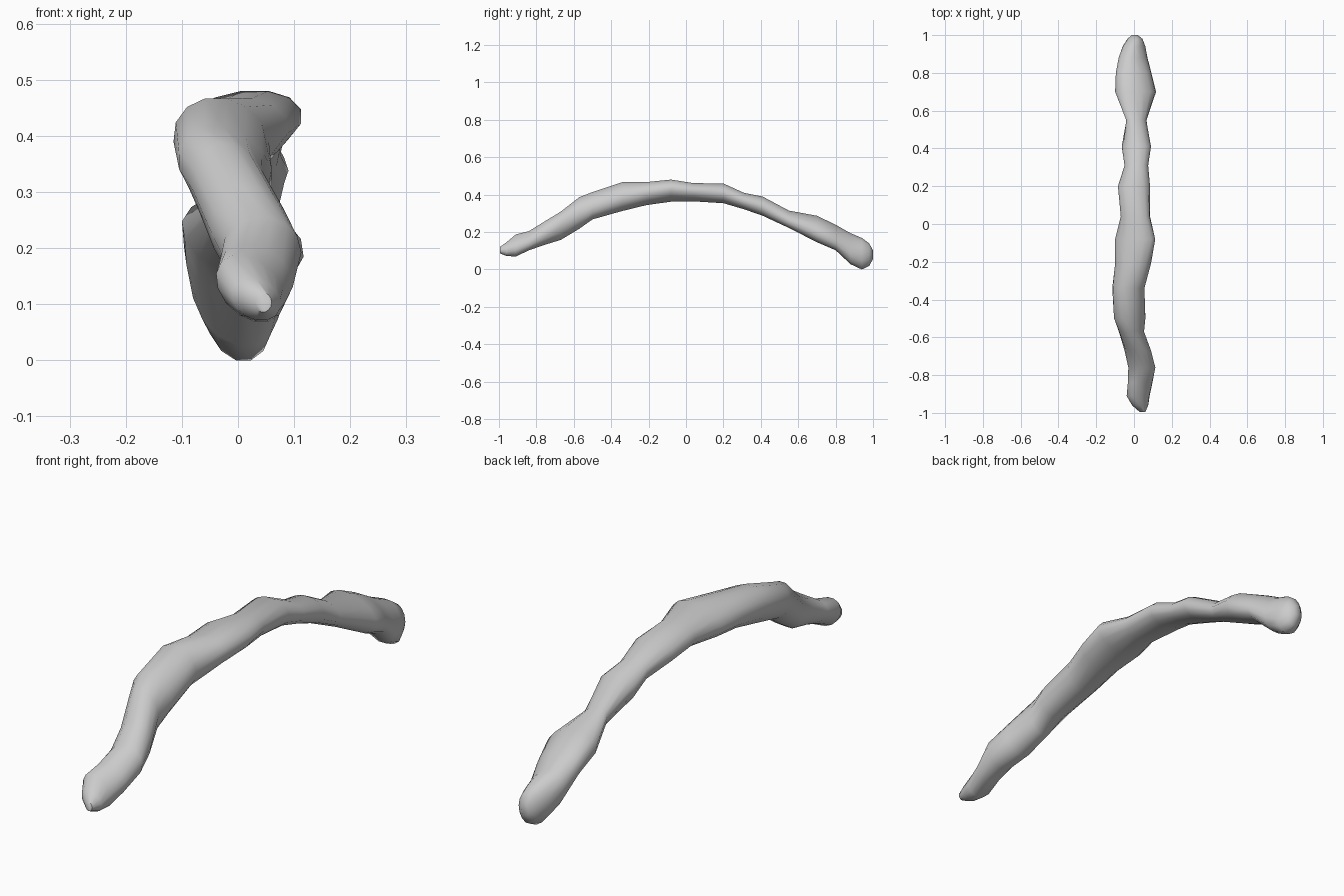
import bpy, bmesh, math

# Stations along the curved branch: y, x min, x max, z bottom, z top, lean of the top
stations = [
    (-0.995, 0.03, 0.06, 0.09, 0.125, 0),
    (-0.96, -0.01, 0.075, 0.075, 0.15, -0.01),
    (-0.91, -0.036, 0.08, 0.072, 0.193, -0.02),
    (-0.84, -0.03, 0.095, 0.105, 0.21, -0.02),
    (-0.76, -0.03, 0.113, 0.133, 0.26, 0),
    (-0.67, -0.05, 0.09, 0.16, 0.315, 0),
    (-0.57, -0.08, 0.053, 0.22, 0.393, -0.01),
    (-0.50, -0.105, 0.06, 0.27, 0.42, -0.02),
    (-0.34, -0.115, 0.055, 0.315, 0.473, -0.01),
    (-0.21, -0.10, 0.09, 0.347, 0.473, 0.01),
    (-0.08, -0.10, 0.112, 0.365, 0.486, 0.025),
    (0.04, -0.07, 0.085, 0.367, 0.467, 0.01),
    (0.20, -0.085, 0.085, 0.357, 0.465, 0),
    (0.31, -0.05, 0.075, 0.325, 0.415, 0),
    (0.41, -0.065, 0.09, 0.29, 0.395, 0),
    (0.55, -0.04, 0.065, 0.225, 0.32, -0.015),
    (0.70, -0.095, 0.112, 0.148, 0.293, -0.035),
    (0.80, -0.092, 0.088, 0.105, 0.245, -0.03),
    (0.88, -0.08, 0.07, 0.03, 0.20, -0.02),
    (0.94, -0.06, 0.06, 0.002, 0.175, -0.01),
    (0.98, -0.035, 0.045, 0.022, 0.145, 0),
    (1.0, -0.012, 0.02, 0.06, 0.105, 0),
]
SIDES = 14

# Loft oval rings through the stations
bm = bmesh.new()
rings = []
for y, x0, x1, z0, z1, lean in stations:
    ring = []
    hw, hz = (x1 - x0) / 2, (z1 - z0) / 2
    for i in range(SIDES):
        a = 2 * math.pi * i / SIDES
        s = math.sin(a)
        x = (x0 + x1) / 2 + hw * math.cos(a) + lean * s
        ring.append(bm.verts.new((x, y, (z0 + z1) / 2 + hz * s)))
    rings.append(ring)
for a, b in zip(rings, rings[1:]):
    for i in range(SIDES):
        j = (i + 1) % SIDES
        bm.faces.new((a[i], a[j], b[j], b[i]))
bm.faces.new(rings[0])
bm.faces.new(rings[-1])
bmesh.ops.recalc_face_normals(bm, faces=bm.faces)
low = min(v.co.z for v in bm.verts)
bmesh.ops.translate(bm, verts=bm.verts, vec=(0, 0, -low))

mesh = bpy.data.meshes.new("curved_branch")
bm.to_mesh(mesh)
bm.free()
branch = bpy.data.objects.new("curved_branch", mesh)
bpy.context.collection.objects.link(branch)
bpy.context.view_layer.objects.active = branch
branch.select_set(True)
bpy.ops.object.shade_smooth_by_angle(angle=math.radians(60))
